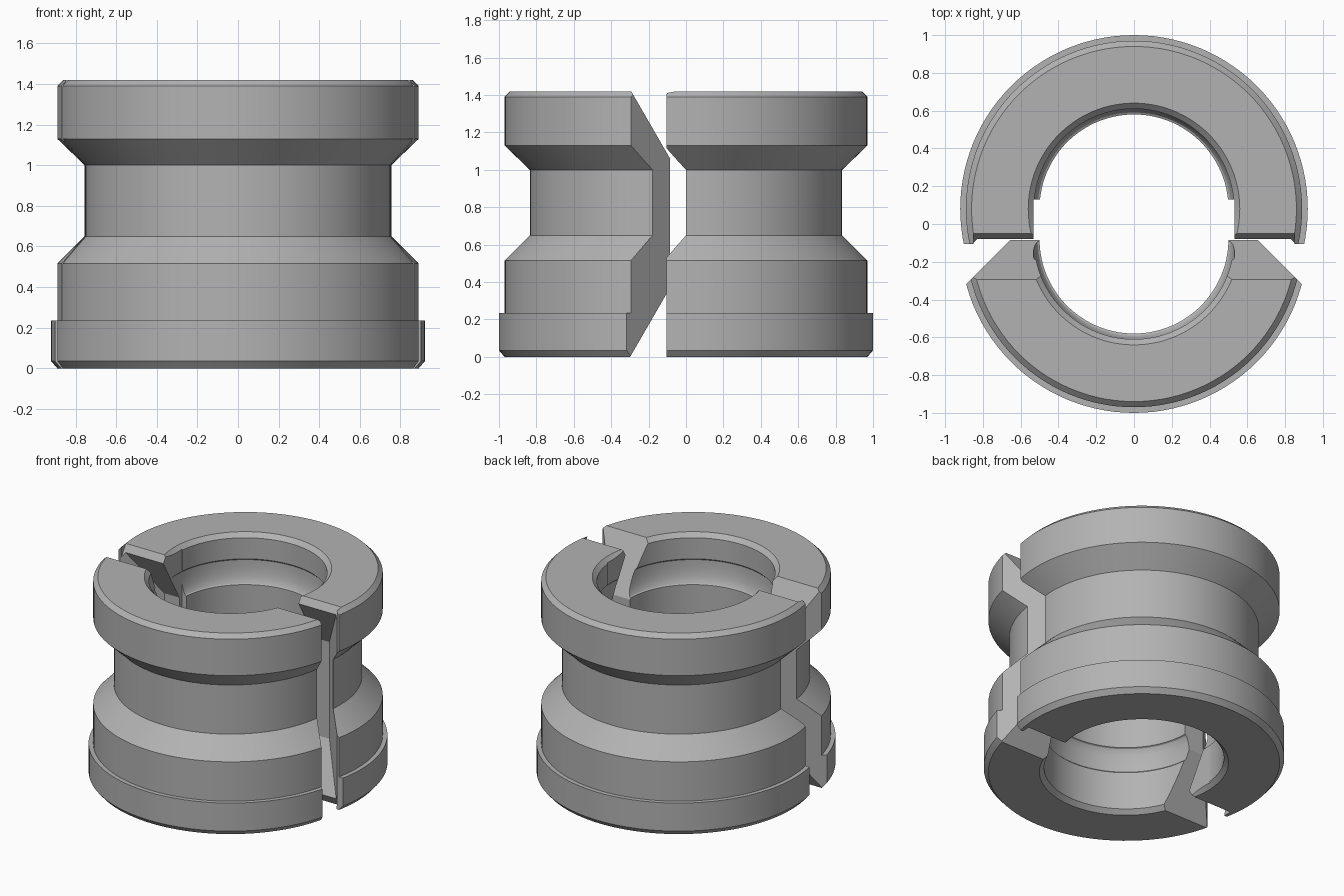
import bpy, bmesh, math
from mathutils import Vector

if "Cube" in bpy.data.objects:
    bpy.data.objects.remove(bpy.data.objects["Cube"], do_unlink=True)

HEIGHT, MID, SPLIT = 1.42, 0.715, 0.08

grey = bpy.data.materials.new("plain_grey")
grey.use_nodes = True
grey.diffuse_color = (0.45, 0.45, 0.45, 1)
grey.node_tree.nodes["Principled BSDF"].inputs["Base Color"].default_value = grey.diffuse_color

# Collar cross-section (radius, height): outside going up, bore going down
outside = [(0.89, 0), (0.92, 0.035), (0.92, 0.235), (0.89, 0.235), (0.89, 0.515),
           (0.755, 0.65), (0.755, 1.0), (0.89, 1.13), (0.89, 1.39), (0.86, HEIGHT)]


def cove(z_wall, z_ridge, steps=6):
    """Hollow quarter curve from the bore wall to the inner ridge."""
    angles = [i / steps * math.pi / 2 for i in range(steps + 1)]
    return [(0.5 + 0.04 * math.cos(a), z_wall + (z_ridge - z_wall) * math.sin(a)) for a in angles]


bore = ([(0.56, HEIGHT), (0.53, 1.39), (0.53, 1.24)] + cove(1.23, 1.07)
        + cove(0.31, 0.47)[::-1] + [(0.53, 0.30), (0.53, 0.03), (0.56, 0)])


def add_object(name, bm):
    bmesh.ops.recalc_face_normals(bm, faces=bm.faces)
    mesh = bpy.data.meshes.new(name)
    bm.to_mesh(mesh)
    bm.free()
    obj = bpy.data.objects.new(name, mesh)
    bpy.context.collection.objects.link(obj)
    return obj


def collar(name):
    bm = bmesh.new()
    verts = [bm.verts.new((r, 0, z)) for r, z in outside + bore]
    edges = [bm.edges.new((verts[i - 1], v)) for i, v in enumerate(verts)]
    bmesh.ops.spin(bm, geom=verts + edges, cent=(0, 0, 0), axis=(0, 0, 1),
                   angle=math.tau, steps=112)
    bmesh.ops.remove_doubles(bm, verts=bm.verts, dist=1e-5)
    return add_object(name, bm)


def block(name, low, high, planes=()):
    """Box trimmed by planes, each a (point, outward normal) pair."""
    bm = bmesh.new()
    low, high = Vector(low), Vector(high)
    bmesh.ops.create_cube(bm, size=1)
    for v in bm.verts:
        v.co = (low + high) / 2 + v.co * (high - low)
    for point, normal in planes:
        cut = bmesh.ops.bisect_plane(bm, geom=bm.verts[:] + bm.edges[:] + bm.faces[:],
                                     plane_co=point, plane_no=normal, clear_outer=True)
        rim = [e for e in cut["geom_cut"] if isinstance(e, bmesh.types.BMEdge)]
        bmesh.ops.contextual_create(bm, geom=rim)
    obj = add_object(name, bm)
    obj.hide_render = True
    return obj


def key(name, y, x):
    """Wedge with ends sloping back above, below and to both sides."""
    slope = math.radians(30)
    planes = [((s * x, 0, 0), (s, 1, 0)) for s in (1, -1)]
    planes += [((0, y, MID + s * 0.345), (0, math.cos(slope), s * math.sin(slope)))
               for s in (1, -1)]
    return block(name, (-1.5, -1.5, -0.2), (1.5, y, 1.62), planes)


def combine(obj, tools):
    for tool, operation in tools:
        mod = obj.modifiers.new(tool.name, "BOOLEAN")
        mod.object, mod.operation, mod.solver = tool, operation, "EXACT"
    graph = bpy.context.evaluated_depsgraph_get()
    mesh = bpy.data.meshes.new_from_object(obj.evaluated_get(graph))
    obj.modifiers.clear()
    obj.data = mesh
    for tool, _ in tools:
        bpy.data.objects.remove(tool, do_unlink=True)
    mesh.materials.clear()
    mesh.materials.append(grey)


# Front half: ends form a raised wedge
front = collar("front_collar_half")
combine(front, [(key("wedge", -0.005, 0.65), "INTERSECT")])
front.location.y = -SPLIT

# Back half: ends hollowed to receive the wedge, with blunted lips
back = collar("back_collar_half")
tools = [(block("keep", (-1.5, -0.185, -0.2), (1.5, 1.5, 1.62)), "INTERSECT"),
         (key("socket", 0.02, 0.671), "DIFFERENCE"),
         (block("opening", (-0.533, -0.6, -0.2), (0.533, 0.05, 1.62)), "DIFFERENCE")]
for side, label in ((1, "upper"), (-1, "lower")):
    z_ends = sorted((MID + side * 0.4, MID + side * 0.9))
    lip_cut = block(label + "_lip_cut", (-0.85, -0.4, z_ends[0]), (0.85, 0.1, z_ends[1]),
                    [((0, -0.16, MID + side * 0.655), (0, 0.86, -side * 0.51))])
    tools.append((lip_cut, "DIFFERENCE"))
combine(back, tools)
back.location.y = SPLIT

# Crisp edges, smooth round walls
bpy.ops.object.select_all(action="DESELECT")
for half in (front, back):
    half.select_set(True)
bpy.context.view_layer.objects.active = front
bpy.ops.object.shade_smooth_by_angle(angle=math.radians(25))
